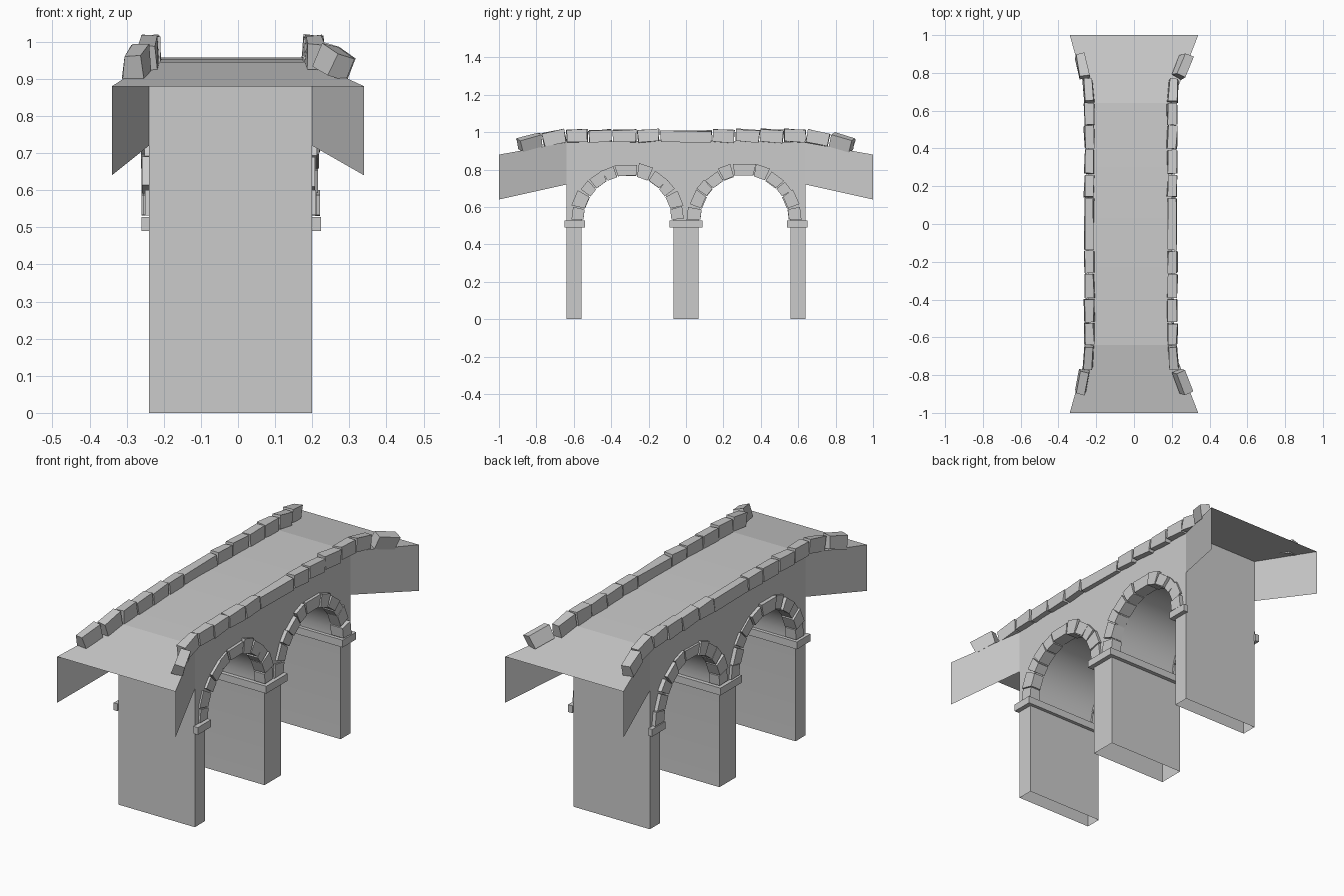
import bpy, bmesh, math, random
from mathutils import Matrix, Vector

if "Cube" in bpy.data.objects:
    bpy.data.objects.remove(bpy.data.objects["Cube"])

random.seed(4)
XL, XR = -0.24, 0.20            # side wall planes
ARCH_Y, ARCH_Z, ARCH_R = 0.3125, 0.53, 0.245


def finish(name, bm, angle=None):
    bmesh.ops.recalc_face_normals(bm, faces=bm.faces)
    me = bpy.data.meshes.new(name)
    bm.to_mesh(me)
    bm.free()
    ob = bpy.data.objects.new(name, me)
    bpy.context.collection.objects.link(ob)
    if angle:
        bpy.ops.object.select_all(action='DESELECT')
        bpy.context.view_layer.objects.active = ob
        ob.select_set(True)
        bpy.ops.object.shade_smooth_by_angle(angle=math.radians(angle))
    return ob


def hexa(bm, pts):
    v = [bm.verts.new(p) for p in pts]
    for f in ((0, 1, 2, 3), (4, 5, 6, 7), (0, 1, 5, 4),
              (1, 2, 6, 5), (2, 3, 7, 6), (3, 0, 4, 7)):
        bm.faces.new([v[i] for i in f])


def box(bm, x0, x1, y0, y1, z0, z1):
    hexa(bm, [(x, y, z) for z in (z0, z1)
              for x, y in ((x0, y0), (x1, y0), (x1, y1), (x0, y1))])


# Hollow bridge body: side outline with two arches, open under the piers
def arch(cy):
    n = 20
    return [(cy - ARCH_R, 0)] + [
        (cy - ARCH_R * math.cos(math.pi * i / n), ARCH_Z + ARCH_R * math.sin(math.pi * i / n))
        for i in range(n + 1)] + [(cy + ARCH_R, 0)]


outline = ([(-0.64, 0)] + arch(-ARCH_Y) + arch(ARCH_Y) +
           [(0.64, 0), (0.64, 0.945), (0.32, 0.953), (0, 0.957), (-0.32, 0.953), (-0.64, 0.945)])
bm = bmesh.new()
L = [bm.verts.new((XL, y, z)) for y, z in outline]
R = [bm.verts.new((XR, y, z)) for y, z in outline]
bm.faces.new(L)
bm.faces.new(R)
for i in range(len(outline)):
    j = (i + 1) % len(outline)
    if outline[i][1] == 0 and outline[j][1] == 0:
        continue
    bm.faces.new((L[i], L[j], R[j], R[i]))
finish("bridge_body", bm, 35)

# Flared approaches: thin deck and splayed wing walls
for s, name in ((-1, "front_approach"), (1, "back_approach")):
    bm = bmesh.new()
    a, b, c, d = [bm.verts.new(p) for p in (
        (XL, s * 0.64, 0.945), (XR, s * 0.64, 0.945), (0.34, s, 0.88), (-0.34, s, 0.88))]
    e, f, g, h = [bm.verts.new(p) for p in (
        (XL, s * 0.64, 0.72), (XR, s * 0.64, 0.72), (0.34, s, 0.64), (-0.34, s, 0.64))]
    bm.faces.new((a, b, c, d))
    bm.faces.new((a, d, h, e))
    bm.faces.new((b, f, g, c))
    ob = finish(name, bm)

# Impost ledges: strips across the pier faces and blocks on their ends
bm = bmesh.new()
OL, OR = XL - 0.02, XR + 0.024
Z0, Z1 = 0.49, 0.528
for s in (-1, 1):
    y0, y1 = sorted((s * 0.54, s * 0.565))
    box(bm, OL, OR, y0, y1, Z0, Z1)
    y0, y1 = sorted((s * 0.54, s * 0.65))
    box(bm, OL, XL + 0.002, y0, y1, Z0, Z1)
    box(bm, XR - 0.002, OR, y0, y1, Z0, Z1)
box(bm, OL, OR, -0.088, 0.088, Z0, Z1)
finish("impost_ledges", bm)

# Arch ring stones: irregular wedges around each opening
widths = [1.0, 1.2, 0.9, 1.2, 1.0, 1.7, 1.1, 1.2, 0.9, 1.2, 1.0]
for sx, xf, side in ((-1, XL, "left"), (1, XR, "right")):
    bm = bmesh.new()
    for cy in (-ARCH_Y, ARCH_Y):
        t = 0
        for w in widths:
            a0 = math.pi * t / sum(widths)
            t += w
            a1 = math.pi * t / sum(widths)
            gap = 0.012
            r0 = 0.236 + random.uniform(-0.003, 0.003)
            r1 = 0.303 + random.uniform(-0.006, 0.008)
            skew = random.uniform(-0.02, 0.02)
            out = xf + sx * random.uniform(0.008, 0.022)
            pts = []
            for x in (xf - sx * 0.05, out):
                for r, ang in ((r0, a0 + gap), (r1, a0 + gap + skew),
                               (r1, a1 - gap + skew), (r0, a1 - gap)):
                    ang = min(max(ang, 0), math.pi)
                    mid = (ang - (a0 + a1) / 2)
                    rr = r / math.cos(mid) if r == r0 else r
                    pts.append((x, cy - rr * math.cos(ang), ARCH_Z + rr * math.sin(ang)))
            hexa(bm, pts)
    finish("arch_stones_" + side, bm)


# Parapet stones: tapered rough blocks following the deck edge
def stone(bm, x, y, z, w, l, h, yaw=0, pitch=0, roll=0):
    m = (Matrix.Translation((x, y, z)) @ Matrix.Rotation(yaw, 4, 'Z')
         @ Matrix.Rotation(pitch, 4, 'X') @ Matrix.Rotation(roll, 4, 'Y'))
    j = lambda k: random.uniform(-k, k)
    pts = []
    for sz, tx, ty in ((-1, 1, 0.96), (1, 0.86, 1.0)):
        for ax, ay in ((-1, -1), (1, -1), (1, 1), (-1, 1)):
            pts.append(m @ Vector((ax * w / 2 * tx + j(0.003), ay * l / 2 * ty + j(0.003),
                                   sz * h / 2 + j(0.004))))
    hexa(bm, pts)


cuts = [0.14, 0.262, 0.395, 0.522, 0.642]
for sx, xc, xe, side in ((-1, -0.237, -0.273, "left"), (1, 0.203, 0.258, "right")):
    bm = bmesh.new()
    stone(bm, xc, 0, 0.976, 0.052, 0.275, 0.062)
    for s in (-1, 1):
        for y0, y1 in zip(cuts, cuts[1:]):
            stone(bm, xc, s * (y0 + y1) / 2, 0.98, 0.054, y1 - y0 - 0.006, 0.066,
                  pitch=-s * random.uniform(0.0, 0.1), yaw=random.uniform(-0.04, 0.04))
        stone(bm, xc + sx * 0.004, s * 0.705, 0.969, 0.052, 0.122, 0.07,
              yaw=-s * sx * 0.06, pitch=-s * 0.2)
        flare = 0.2 if sx < 0 else 0.38
        stone(bm, xe, s * 0.835, 0.945, 0.056, 0.122, 0.068,
              yaw=-s * sx * flare, pitch=-s * 0.27, roll=0.06 if sx < 0 else 0.3)
    finish("parapet_stones_" + side, bm)
